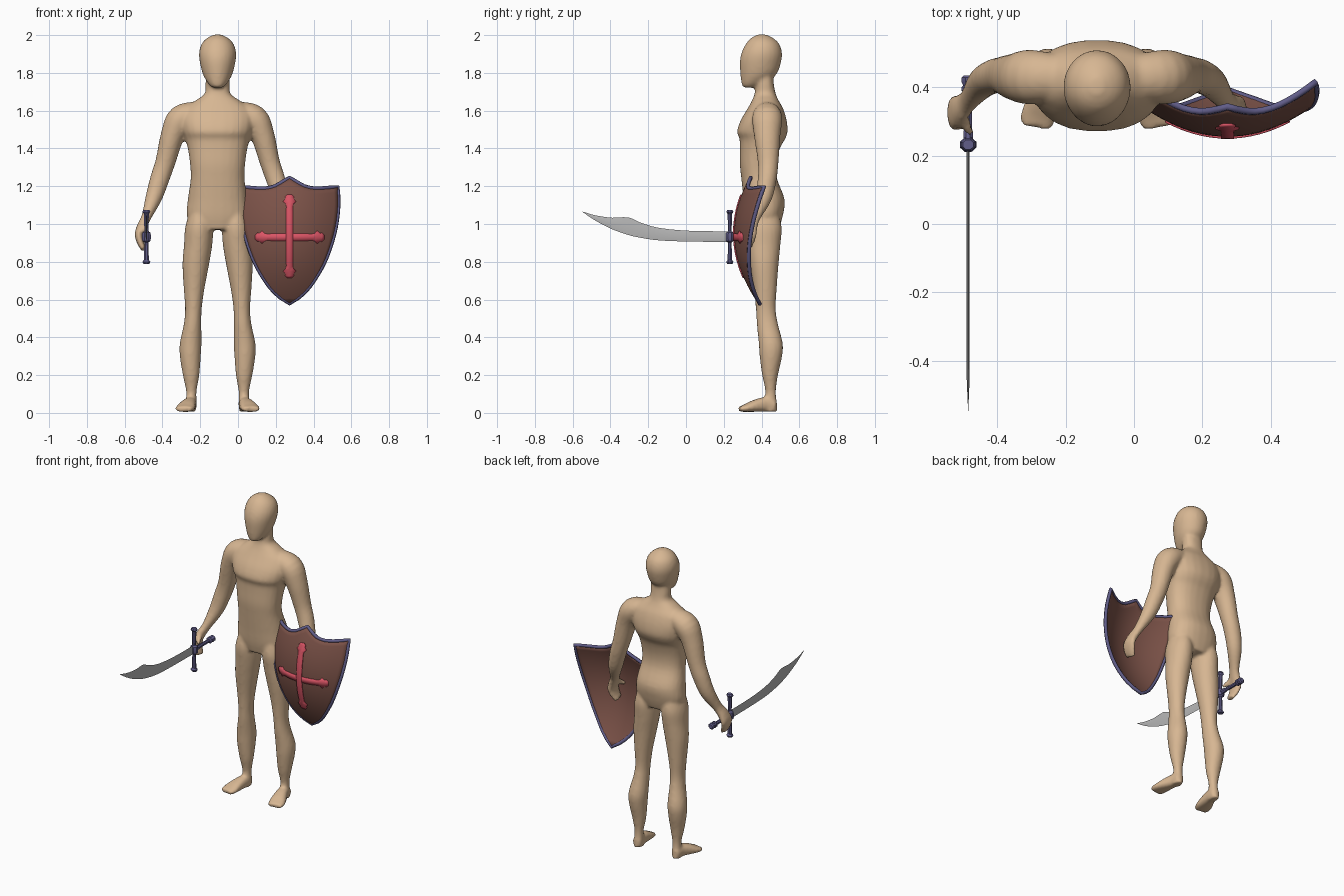
import bpy, bmesh, math
from mathutils import Vector

if "Cube" in bpy.data.objects:
    bpy.data.objects.remove(bpy.data.objects["Cube"])

CX = -0.108            # body centre line
SX, SZ = 0.273, 0.95   # shield centre


def material(name, rgb):
    m = bpy.data.materials.new(name)
    m.diffuse_color = (*rgb, 1)
    m.use_nodes = True
    m.node_tree.nodes["Principled BSDF"].inputs["Base Color"].default_value = m.diffuse_color
    return m


SKIN = material("skin", (0.68, 0.47, 0.29))
BROWN = material("shield brown", (0.20, 0.085, 0.065))
VIOLET = material("violet metal", (0.12, 0.11, 0.25))
RED = material("cross red", (0.70, 0.09, 0.13))
STEEL = material("steel", (0.48, 0.48, 0.48))


def finish(name, bm, mat, angle=None):
    bmesh.ops.recalc_face_normals(bm, faces=bm.faces[:])
    me = bpy.data.meshes.new(name)
    bm.to_mesh(me)
    bm.free()
    ob = bpy.data.objects.new(name, me)
    bpy.context.collection.objects.link(ob)
    me.materials.append(mat)
    if angle:
        bpy.ops.object.select_all(action='DESELECT')
        bpy.context.view_layer.objects.active = ob
        ob.select_set(True)
        bpy.ops.object.shade_smooth_by_angle(angle=math.radians(angle))
    return ob


def spline(rows, steps):
    """Catmull-Rom through rows of equal-length tuples."""
    out = []
    for i in range(len(rows) - 1):
        p = [rows[max(0, min(len(rows) - 1, i + k))] for k in (-1, 0, 1, 2)]
        for s in range(steps):
            t = s / steps
            out.append(tuple(0.5 * (2 * b + (c - a) * t + (2 * a - 5 * b + 4 * c - d) * t * t
                                    + (3 * b - a - 3 * c + d) * t ** 3) for a, b, c, d in zip(*p)))
    return out + [rows[-1]]


def loft(bm, rows, steps=4, sides=24, ref='Y', flat=False, power=2.0):
    """Closed tube through rows (x, y, z, rx, ry); ry lies along the ref axis."""
    rows = spline(rows, steps) if steps > 1 else rows
    pts = [Vector(r[:3]) for r in rows]
    axis = Vector((0, 1, 0)) if ref == 'Y' else Vector((0, 0, 1))
    rings = []
    for i, r in enumerate(rows):
        tan = Vector((0, 0, 1)) if flat else (pts[min(i + 1, len(pts) - 1)] - pts[max(i - 1, 0)]).normalized()
        v = (axis - tan * axis.dot(tan)).normalized()
        u = v.cross(tan)
        ring = []
        for k in range(sides):
            a = math.tau * (k + 0.5) / sides
            c, s = math.cos(a), math.sin(a)
            c, s = (math.copysign(abs(w) ** (2 / power), w) for w in (c, s))
            ring.append(bm.verts.new(pts[i] + u * c * r[3] + v * s * r[4]))
        rings.append(ring)
    for a, b in zip(rings, rings[1:]):
        for k in range(sides):
            j = (k + 1) % sides
            bm.faces.new((a[k], a[j], b[j], b[k]))
    bm.faces.new(rings[0])
    bm.faces.new(rings[-1])


def slices(rows, sgn=1):
    """(z, x in, x out, y front, y back) -> loft rows."""
    return [(CX + sgn * (a + b) / 2, (f + k) / 2, z, (b - a) / 2, (k - f) / 2) for z, a, b, f, k in rows]


# --- body: torso, head, limbs merged into one skin ---
bm = bmesh.new()
torso = [(0.97, .12, .33, .49), (1.04, .162, .315, .512), (1.13, .158, .305, .522), (1.237, .143, .293, .483),
         (1.316, .146, .285, .478), (1.40, .158, .285, .497), (1.45, .172, .283, .525), (1.49, .185, .270, .538),
         (1.55, .195, .290, .533), (1.61, .175, .325, .515), (1.655, .115, .35, .49), (1.69, .068, .363, .475),
         (1.74, .064, .37, .465), (1.80, .062, .38, .46)]
loft(bm, slices([(z, -w, w, f, k) for z, w, f, k in torso]), flat=True, power=2.3)
head = [(1.722, .026, .305, .36), (1.74, .047, .295, .40), (1.79, .077, .288, .477), (1.86, .095, .285, .504),
        (1.91, .098, .295, .508), (1.955, .084, .318, .493), (1.985, .055, .345, .46), (2.003, .018, .38, .425)]
loft(bm, slices([(z, -w, w, f, k) for z, w, f, k in head]), flat=True)
leg = [(1.06, .04, .15, .33, .49), (.98, .024, .172, .315, .507), (.89, .028, .178, .325, .50),
       (.786, .045, .186, .34, .49), (.654, .07, .179, .36, .48), (.55, .084, .172, .37, .475),
       (.47, .086, .179, .375, .487), (.37, .085, .200, .385, .512), (.30, .089, .200, .39, .509),
       (.20, .097, .184, .403, .487), (.114, .111, .167, .42, .476), (.05, .111, .169, .41, .482),
       (.006, .115, .17, .41, .483)]
foot = [(.14, .475, .036, .028, .03), (.145, .42, .045, .034, .038), (.16, .36, .036, .045, .031),
        (.172, .315, .025, .052, .02), (.178, .283, .02, .044, .014)]
arm = [(.09, .43, 1.60, .05, .06), (.19, .43, 1.56, .073, .08), (.238, .43, 1.47, .063, .07),
       (.276, .435, 1.33, .053, .055), (.306, .43, 1.24, .051, .05), (.338, .41, 1.14, .044, .045),
       (.376, .362, 1.04, .027, .034), (.400, .338, .99, .026, .043), (.417, .325, .945, .022, .05),
       (.408, .315, .90, .018, .045), (.39, .307, .865, .014, .036)]
thumb = [(.395, .335, 1.0, .016, .016), (.385, .295, .978, .015, .015), (.37, .265, .955, .012, .012)]
for sgn in (-1, 1):
    side = lambda rows: [(CX + sgn * r[0], *r[1:]) for r in rows]
    loft(bm, slices(leg, sgn), flat=True)
    loft(bm, side(foot), ref='Z', power=2.5)
    loft(bm, side(arm))
    loft(bm, side(thumb), sides=12, ref='Z')
body = finish("body", bm, SKIN)
rm = body.modifiers.new("merge", 'REMESH')
rm.mode, rm.voxel_size, rm.use_smooth_shade = 'VOXEL', 0.01, True
sm = body.modifiers.new("soften", 'SMOOTH')
sm.factor, sm.iterations = 0.5, 4

# --- sword: hilt ---
X, Z = -0.485, 0.932
bm = bmesh.new()
loft(bm, [(X, y, Z, r, r) for y, r in ((.23, .015), (.27, .015), (.28, .012), (.385, .012), (.39, .021),
                                        (.40, .021), (.405, .016), (.415, .021), (.428, .021), (.435, .014))],
     steps=1, sides=8, ref='Z')
finish("sword_grip", bm, VIOLET, 30)
bm = bmesh.new()
half = ((.143, .018), (.132, .024), (.122, .015), (.03, .012), (.022, .024), (.008, .027))
prof = [(-h, r) for h, r in half] + [(h, r) for h, r in reversed(half)]
loft(bm, [(X, .232, Z + h, r * .95, r * .85) for h, r in prof], steps=1, sides=8)
finish("sword_guard", bm, VIOLET, 30)

# --- sword: curved blade with a lens section, rows of (y, z top, z bottom) ---
bm = bmesh.new()
blade = [(.235, .961, .905), (.02, .964, .907), (-.14, .979, .913), (-.24, 1.007, .927), (-.305, 1.035, .942),
         (-.39, 1.033, .972), (-.48, 1.046, 1.018), (-.548, 1.066, 1.064)]
rows = []
for i, (y, t, b) in enumerate(spline(blade, 3)):
    h = 0.0045 * min(1, (t - b) / 0.04)
    rows.append([bm.verts.new(c) for c in ((X, y, t), (X + h, y, (t + b) / 2), (X, y, b), (X - h, y, (t + b) / 2))])
for a, b in zip(rows, rows[1:]):
    for k in range(4):
        bm.faces.new((a[k], a[k - 1], b[k - 1], b[k]))
bm.faces.new(rows[0])
bm.faces.new(rows[-1])
finish("sword_blade", bm, STEEL, 30)


# --- shield: bowed panel, rim and cross ---
def bow(x, z, off=0.0):
    return Vector((x, 0.262 + 1.45 * (x - SX) ** 2 + 0.93 * (z - SZ) ** 2 + off, z))


def lerp(table, t):
    for (a, p), (b, q) in zip(table, table[1:]):
        if t <= b:
            return p + (q - p) * (t - a) / (b - a)
    return table[-1][1]


WIDTH = spline([(0, 0), (.07, .063), (.17, .118), (.36, .187), (.59, .236), (.81, .258), (1, .256)], 4)
TOP = spline([(0, 1.245), (.13, 1.225), (.3, 1.20), (.5, 1.188), (.75, 1.19), (1, 1.197)], 3)


def shield_point(t, v):
    z = 0.578 + v * (lerp(TOP, abs(t)) - 0.578)
    return bow(SX + t * lerp(WIDTH, v), z)


def plate(name, grid, mat, thick):
    bm = bmesh.new()
    vs = [[bm.verts.new(p) for p in row] for row in grid]
    for a, b in zip(vs, vs[1:]):
        for k in range(len(a) - 1):
            bm.faces.new((a[k], a[k + 1], b[k + 1], b[k]))
    bmesh.ops.remove_doubles(bm, verts=bm.verts[:], dist=1e-5)
    ob = finish(name, bm, mat, 30)
    so = ob.modifiers.new("thickness", 'SOLIDIFY')
    so.thickness, so.offset = thick, 0
    return ob


N = 20
ts = [-1 + 2 * i / N for i in range(N + 1)]
vs = [j / N for j in range(N + 1)]
plate("shield_panel", [[shield_point(t, v) for t in ts] for v in vs], BROWN, 0.014)

outline = [shield_point(1, v) for v in vs] + [shield_point(t, 1) for t in reversed(ts[1:-1])] \
    + [shield_point(-1, v) for v in reversed(vs[1:])]
cu = bpy.data.curves.new("shield_rim", 'CURVE')
cu.dimensions, cu.bevel_depth, cu.bevel_resolution = '3D', 0.011, 1
sp = cu.splines.new('POLY')
sp.points.add(len(outline) - 1)
for p, c in zip(sp.points, outline):
    p.co = (*c, 1)
sp.use_cyclic_u = True
cu.materials.append(VIOLET)
rim = bpy.data.objects.new("shield_rim", cu)
bpy.context.collection.objects.link(rim)
bpy.ops.object.select_all(action='DESELECT')
bpy.context.view_layer.objects.active = rim
rim.select_set(True)
bpy.ops.object.convert(target='MESH')

# cross bars with knobbed ends: (distance from tip, half width)
knob = [(0, .012), (.012, .024), (.022, .02), (.036, .034), (.05, .02), (.065, .017)]
for name, lo, hi, upright in (("cross_upright", .715, 1.155, True), ("cross_bar", .092, .455, False)):
    st = [(lo + d, w) for d, w in knob]
    st += [(lo + .065 + (hi - lo - .13) * i / 10, .019) for i in range(1, 10)]
    st += [(hi - d, w) for d, w in reversed(knob)]
    off = -0.0095 if upright else -0.0085
    plate(name, [[bow(SX + k * w, s, off) if upright else bow(s, .93 + k * w, off) for k in (-1, 0, 1)]
                 for s, w in st], RED, 0.008)
